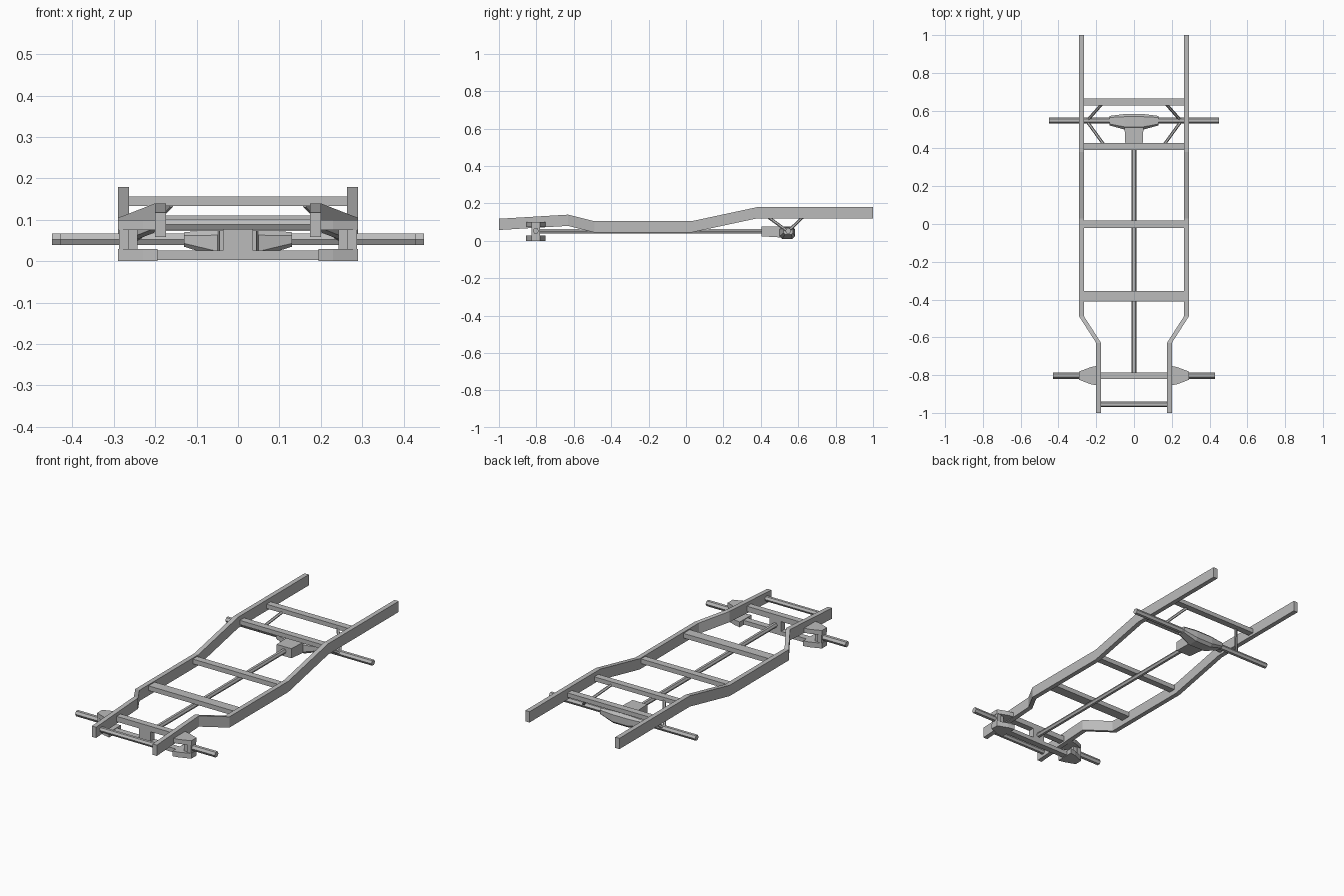
import bpy, bmesh, math
from mathutils import Vector

cube = bpy.data.objects.get("Cube")
if cube:
    bpy.data.objects.remove(cube, do_unlink=True)

steel = bpy.data.materials.new("grey_steel")
steel.use_nodes = True
GREY = (0.5, 0.5, 0.5, 1)
steel.diffuse_color = GREY
steel.node_tree.nodes["Principled BSDF"].inputs["Base Color"].default_value = GREY


def loft(name, rings):
    """Skin a row of equal-sized cross-sections and cap both ends."""
    bm = bmesh.new()
    rows = [[bm.verts.new(p) for p in ring] for ring in rings]
    n = len(rows[0])
    for a, b in zip(rows, rows[1:]):
        for i in range(n):
            j = (i + 1) % n
            bm.faces.new((a[i], a[j], b[j], b[i]))
    bm.faces.new(rows[0])
    bm.faces.new(rows[-1])
    bmesh.ops.recalc_face_normals(bm, faces=bm.faces)
    mesh = bpy.data.meshes.new(name)
    bm.to_mesh(mesh)
    bm.free()
    mesh.materials.append(steel)
    obj = bpy.data.objects.new(name, mesh)
    bpy.context.collection.objects.link(obj)
    return obj


def box(name, x, y, z):
    return loft(name, [[(i, y[0], z[0]), (i, y[1], z[0]), (i, y[1], z[1]), (i, y[0], z[1])]
                       for i in x])


def rod(name, a, b, r, sides=6):
    a, b = Vector(a), Vector(b)
    d = (b - a).normalized()
    u = d.cross(Vector((0, 0, 1))).normalized()
    v = u.cross(d)
    angles = [math.tau * k / sides for k in range(sides)]
    return loft(name, [[p + r * (math.cos(t) * u + math.sin(t) * v) for t in angles]
                       for p in (a, b)])


# Side rails: outer x, y, top z along the length
PATH = [(0.2, -1, 0.118), (0.2, -0.63, 0.14), (0.29, -0.49, 0.105),
        (0.29, 0.03, 0.105), (0.29, 0.38, 0.18), (0.29, 1, 0.18)]
WIDTH, DEPTH = 0.026, 0.06

for side, s in (("left", 1), ("right", -1)):
    loft(side + "_rail", [[(s * x, y, z), (s * (x - WIDTH), y, z),
                           (s * (x - WIDTH), y, z - DEPTH), (s * x, y, z - DEPTH)]
                          for x, y, z in PATH])

    # Front steering knuckle: two tapered arms, outer wall and pivot post
    for arm, z0, z1 in (("lower", 0, 0.029), ("upper", 0.075, 0.1)):
        loft(f"{side}_{arm}_knuckle_arm",
             [[(s * x, -0.803 - h, z0), (s * x, -0.803 + h, z0),
               (s * x, -0.803 + h, z1), (s * x, -0.803 - h, z1)]
              for x, h in ((0.195, 0.052), (0.23, 0.045), (0.29, 0.022))])
    box(side + "_knuckle_wall", (s * 0.265, s * 0.288), (-0.826, -0.78), (0.02, 0.085))
    box(side + "_knuckle_post", (s * 0.243, s * 0.266), (-0.82, -0.786), (0.02, 0.085))
    rod(side + "_front_spindle", (s * 0.28, -0.803, 0.053), (s * 0.43, -0.803, 0.053), 0.0165)

    # Diagonal braces from the rear axle up to the crossmembers
    foot = (s * 0.25, 0.545, 0.05)
    rod(side + "_rear_brace", foot, (s * 0.17, 0.635, 0.137), 0.008)
    rod(side + "_forward_brace", foot, (s * 0.163, 0.425, 0.137), 0.008)

# Crossmembers between the rails: half length, y range, z range
MEMBERS = {
    "tail": (0.27, (0.628, 0.665), (0.133, 0.157)),
    "rear": (0.27, (0.393, 0.43), (0.133, 0.157)),
    "middle": (0.27, (-0.02, 0.018), (0.073, 0.099)),
    "forward": (0.27, (-0.41, -0.355), (0.073, 0.099)),
    "front": (0.18, (-0.82, -0.785), (0.08, 0.11)),
    "lower_front": (0.2, (-0.82, -0.785), (0.003, 0.026)),
}
for name, (half, y, z) in MEMBERS.items():
    box(name + "_crossmember", (-half, half), y, z)
rod("nose_crossbar", (-0.18, -0.955, 0.089), (0.18, -0.955, 0.089), 0.0145)

# Driveline
box("front_drive_block", (-0.036, 0.036), (-0.82, -0.785), (0.02, 0.085))
rod("drive_shaft", (0, -0.79, 0.052), (0, 0.45, 0.052), 0.0135)
rod("rear_axle", (-0.45, 0.547, 0.053), (0.45, 0.547, 0.053), 0.0158)


def chamfered(x, y0, y1, z0, z1, c):
    return [(x, y0 + c, z0), (x, y1 - c, z0), (x, y1, z0 + c), (x, y1, z1 - c),
            (x, y1 - c, z1), (x, y0 + c, z1), (x, y0, z1 - c), (x, y0, z0 + c)]


# Differential housing with its forward snout
loft("differential_housing",
     [chamfered(-0.13, 0.522, 0.572, 0.035, 0.07, 0.008),
      chamfered(-0.05, 0.5, 0.582, 0.01, 0.077, 0.014),
      chamfered(0.05, 0.5, 0.582, 0.01, 0.077, 0.014),
      chamfered(0.13, 0.522, 0.572, 0.035, 0.07, 0.008)])
loft("differential_snout",
     [[(-w, y, z0), (w, y, z0), (w, y, z1), (-w, y, z1)]
      for y, w, z0, z1 in ((0.405, 0.045, 0.024, 0.077), (0.51, 0.05, 0.018, 0.077))])
